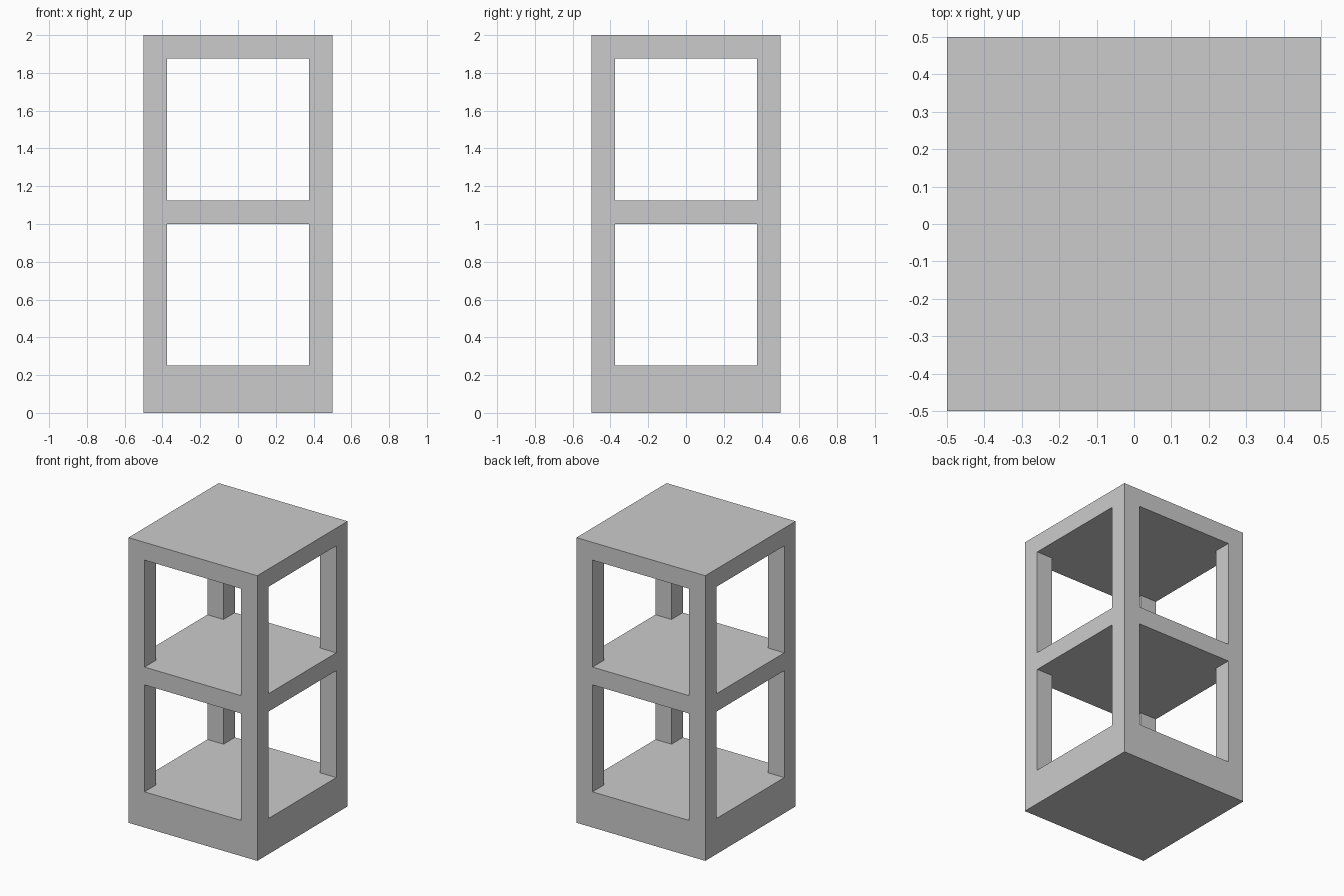
import bpy, bmesh

if "Cube" in bpy.data.objects:
    bpy.data.objects.remove(bpy.data.objects["Cube"])

W = 0.5      # half width of the tower
P = 0.375    # inner edge of the corner posts
FAR = 0.7    # cutters reach past the outer walls


def prism(name, outline, z0, z1):
    """Extrude a closed xy outline from z0 to z1."""
    bm = bmesh.new()
    base = bm.faces.new([bm.verts.new((x, y, z0)) for x, y in outline])
    top = bmesh.ops.extrude_face_region(bm, geom=[base])["geom"]
    verts = [v for v in top if isinstance(v, bmesh.types.BMVert)]
    bmesh.ops.translate(bm, verts=verts, vec=(0, 0, z1 - z0))
    bmesh.ops.recalc_face_normals(bm, faces=bm.faces)
    mesh = bpy.data.meshes.new(name)
    bm.to_mesh(mesh)
    bm.free()
    obj = bpy.data.objects.new(name, mesh)
    bpy.context.collection.objects.link(obj)
    return obj


# Solid block for the whole tower
tower = prism("tower_frame", [(-W, -W), (W, -W), (W, W), (-W, W)], 0, 2)

# Cross-shaped opening per storey, leaving floors and four corner posts
quarter = [(FAR, -P), (FAR, P), (P, P)]
cross = []
for _ in range(4):
    cross += quarter
    quarter = [(-y, x) for x, y in quarter]

bpy.context.view_layer.objects.active = tower
for name, z0, z1 in (("lower_opening", 0.25, 1.0), ("upper_opening", 1.125, 1.875)):
    cutter = prism(name, cross, z0, z1)
    cutter.hide_render = True
    mod = tower.modifiers.new(name, "BOOLEAN")
    mod.operation = "DIFFERENCE"
    mod.solver = "EXACT"
    mod.object = cutter
    bpy.ops.object.modifier_apply(modifier=mod.name)
    bpy.data.objects.remove(cutter)
